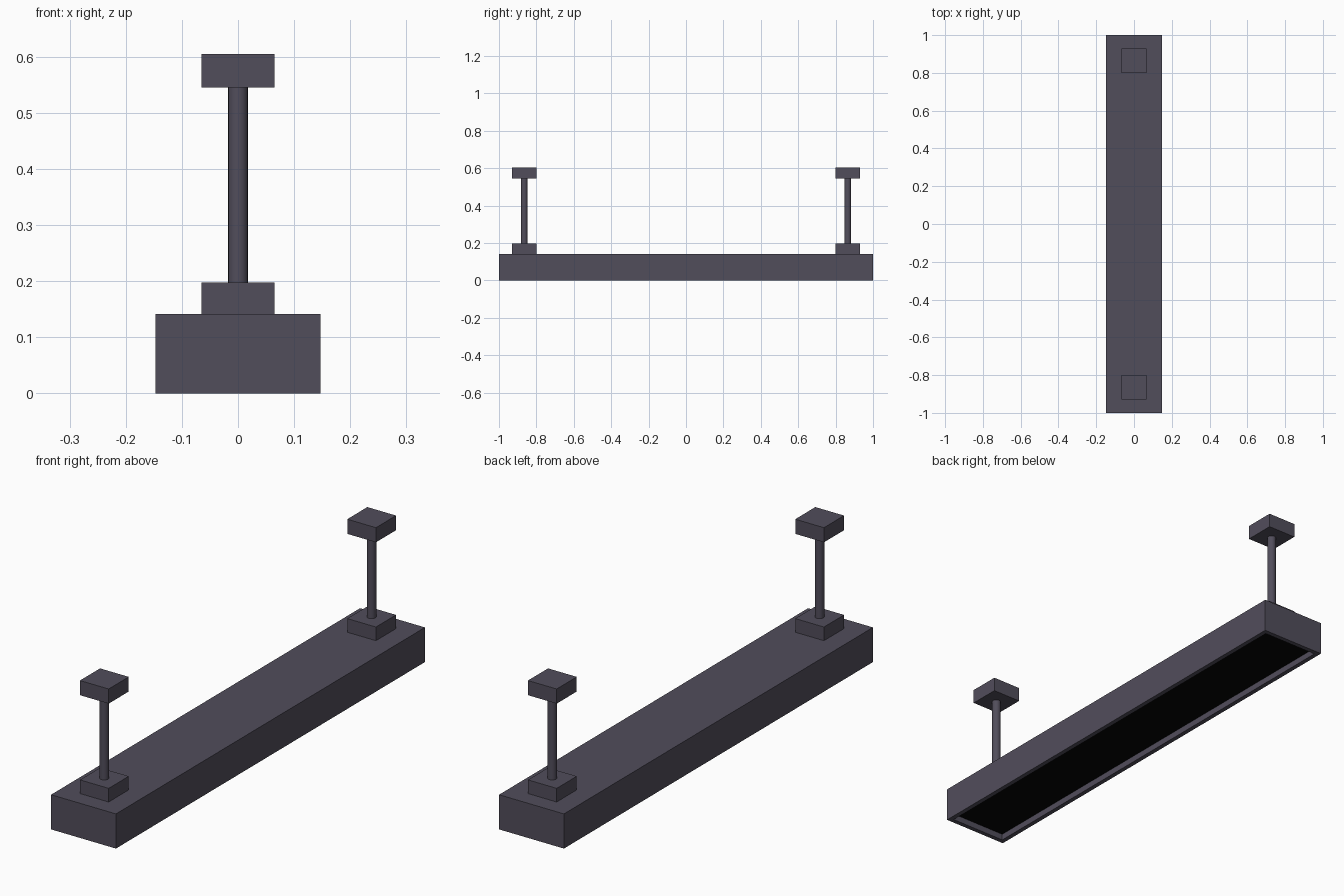
import bpy, bmesh
from mathutils import Vector

if "Cube" in bpy.data.objects:
    bpy.data.objects.remove(bpy.data.objects["Cube"])


def material(name, rgb):
    m = bpy.data.materials.new(name)
    m.diffuse_color = (*rgb, 1)
    m.use_nodes = True
    m.node_tree.nodes["Principled BSDF"].inputs["Base Color"].default_value = m.diffuse_color
    return m


METAL = material("dark grey metal", (0.083, 0.075, 0.105))
BLACK = material("black panel", (0.0015, 0.0015, 0.0015))


def box(name, x, y, z0, z1, hx, hy):
    bpy.ops.mesh.primitive_cube_add(size=1, location=(x, y, (z0 + z1) / 2))
    o = bpy.context.object
    o.name = name
    o.scale = (2 * hx, 2 * hy, z1 - z0)
    bpy.ops.object.transform_apply(location=False, rotation=False, scale=True)
    o.data.materials.append(METAL)
    return o


# Long housing, with a recessed black panel in its underside
housing = box("lamp_housing", 0, 0, 0, 0.142, 0.147, 1.0)
housing.data.materials.append(BLACK)
bm = bmesh.new()
bm.from_mesh(housing.data)
bm.normal_update()
bottom = min(bm.faces, key=lambda f: f.normal.z)
bmesh.ops.inset_region(bm, faces=[bottom], thickness=0.027)
walls = bmesh.ops.extrude_face_region(bm, geom=[bottom])
panel = next(g for g in walls["geom"] if isinstance(g, bmesh.types.BMFace))
bmesh.ops.translate(bm, verts=list(panel.verts), vec=Vector((0, 0, 0.026)))
panel.material_index = 1
if bottom.is_valid:
    bmesh.ops.delete(bm, geom=[bottom], context='FACES_ONLY')
bmesh.ops.recalc_face_normals(bm, faces=bm.faces)
bm.to_mesh(housing.data)
bm.free()

# Two hangers: foot block, round rod and ceiling block
for side, y in (("front", -0.865), ("back", 0.865)):
    box(side + "_foot_block", 0, y, 0.142, 0.198, 0.065, 0.065)
    box(side + "_ceiling_block", 0, y, 0.545, 0.605, 0.065, 0.065)
    bpy.ops.mesh.primitive_cylinder_add(vertices=20, radius=0.0175, depth=0.347,
                                        location=(0, y, 0.3715))
    rod = bpy.context.object
    rod.name = side + "_rod"
    rod.data.materials.append(METAL)
    bpy.ops.object.shade_smooth_by_angle()
